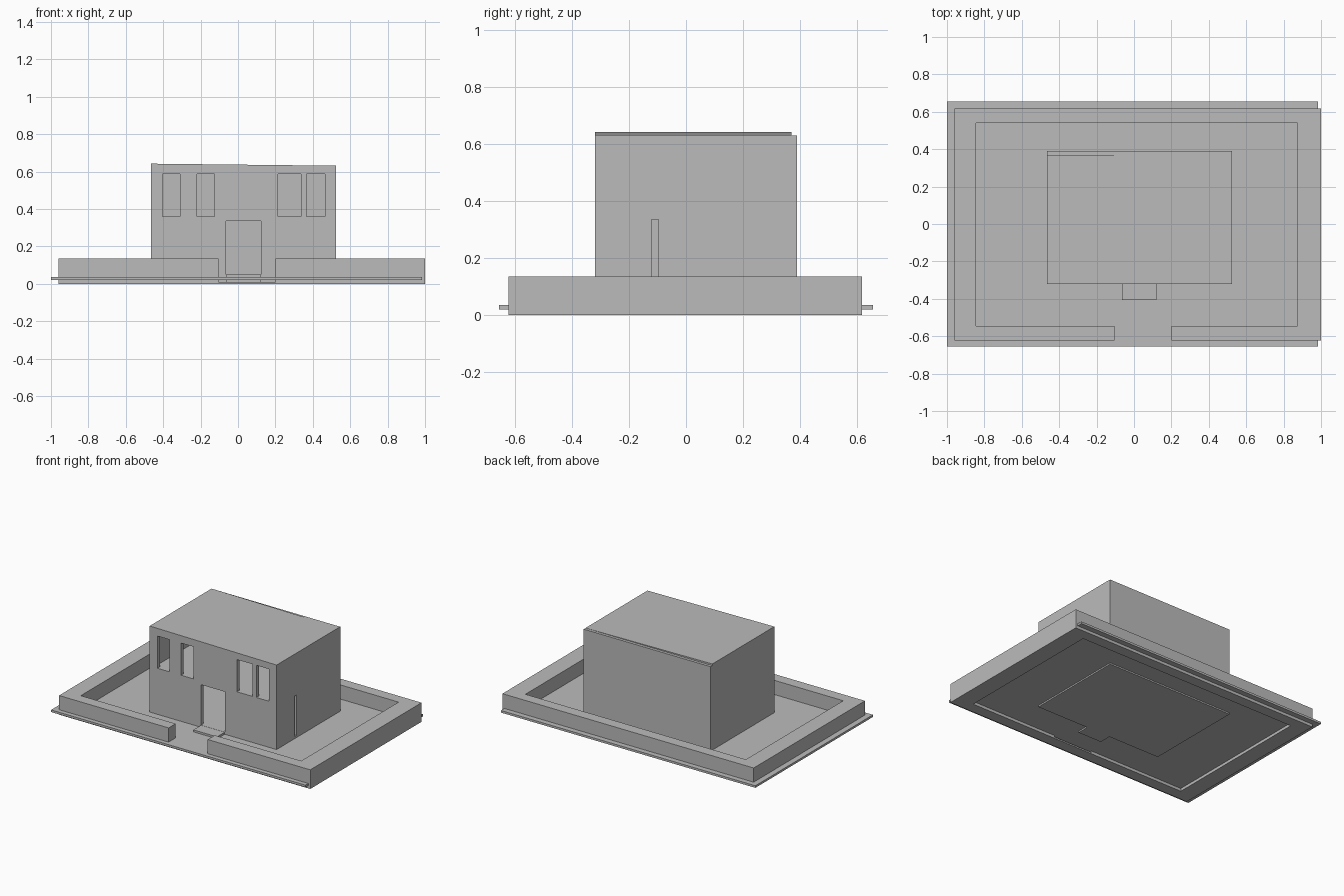
import bpy, bmesh

if "Cube" in bpy.data.objects:
    bpy.data.objects.remove(bpy.data.objects["Cube"])

mat = bpy.data.materials.new("plain grey")
mat.diffuse_color = (0.5, 0.5, 0.5, 1)
mat.use_nodes = True
mat.node_tree.nodes["Principled BSDF"].inputs["Base Color"].default_value = mat.diffuse_color


def finish(name, bm):
    bmesh.ops.recalc_face_normals(bm, faces=bm.faces[:])
    me = bpy.data.meshes.new(name)
    bm.to_mesh(me)
    bm.free()
    me.materials.append(mat)
    ob = bpy.data.objects.new(name, me)
    bpy.context.scene.collection.objects.link(ob)
    return ob


def prism(name, profile, y0, y1):
    """Extrude an x-z profile along y."""
    bm = bmesh.new()
    f = bm.faces.new([bm.verts.new((x, y0, z)) for x, z in profile])
    g = bmesh.ops.extrude_face_region(bm, geom=[f])
    vs = [v for v in g["geom"] if isinstance(v, bmesh.types.BMVert)]
    bmesh.ops.translate(bm, vec=(0, y1 - y0, 0), verts=vs)
    return finish(name, bm)


def box(name, x0, x1, y0, y1, z0, z1):
    return prism(name, [(x0, z0), (x1, z0), (x1, z1), (x0, z1)], y0, y1)


def cut(target, *bounds):
    c = box("cutter", *bounds)
    c.hide_render = True
    m = target.modifiers.new("cut", 'BOOLEAN')
    m.operation = 'DIFFERENCE'
    m.solver = 'EXACT'
    m.object = c
    bpy.context.view_layer.objects.active = target
    bpy.ops.object.modifier_apply(modifier=m.name)
    bpy.data.objects.remove(c, do_unlink=True)


# ground slab
box("ground_slab", -1.0, 0.985, -0.655, 0.655, 0.02, 0.035)

# garden wall: ring with a gate gap at the front
wall = box("garden_wall", -0.96, 1.0, -0.623, 0.617, 0.0, 0.135)
cut(wall, -0.845, 0.875, -0.545, 0.54, -0.1, 0.3)
cut(wall, -0.105, 0.2, -0.7, -0.5, 0.01, 0.3)

# house shell with two hollow storeys
house = box("house", -0.465, 0.525, -0.32, 0.39, 0.01, 0.63)
T = 0.028
for z0, z1 in [(0.047, 0.338), (0.357, 0.605)]:
    cut(house, -0.465 + T, 0.525 - T, -0.32 + T, 0.39 - T, z0, z1)

# upper windows
for x0, x1 in [(-0.405, -0.31), (-0.22, -0.125), (0.215, 0.338), (0.367, 0.465)]:
    cut(house, x0, x1, -0.4, -0.27, 0.36, 0.587)
# front door opening and narrow side slit
cut(house, -0.065, 0.123, -0.4, -0.27, 0.05, 0.335)
cut(house, 0.47, 0.6, -0.121, -0.097, 0.05, 0.335)

# slightly tilted roof sheet
prism("roof", [(-0.465, 0.62), (0.525, 0.62), (0.525, 0.631), (-0.465, 0.642)], -0.32, 0.37)

# door step
box("door_step", -0.065, 0.12, -0.405, -0.315, 0.01, 0.049)
